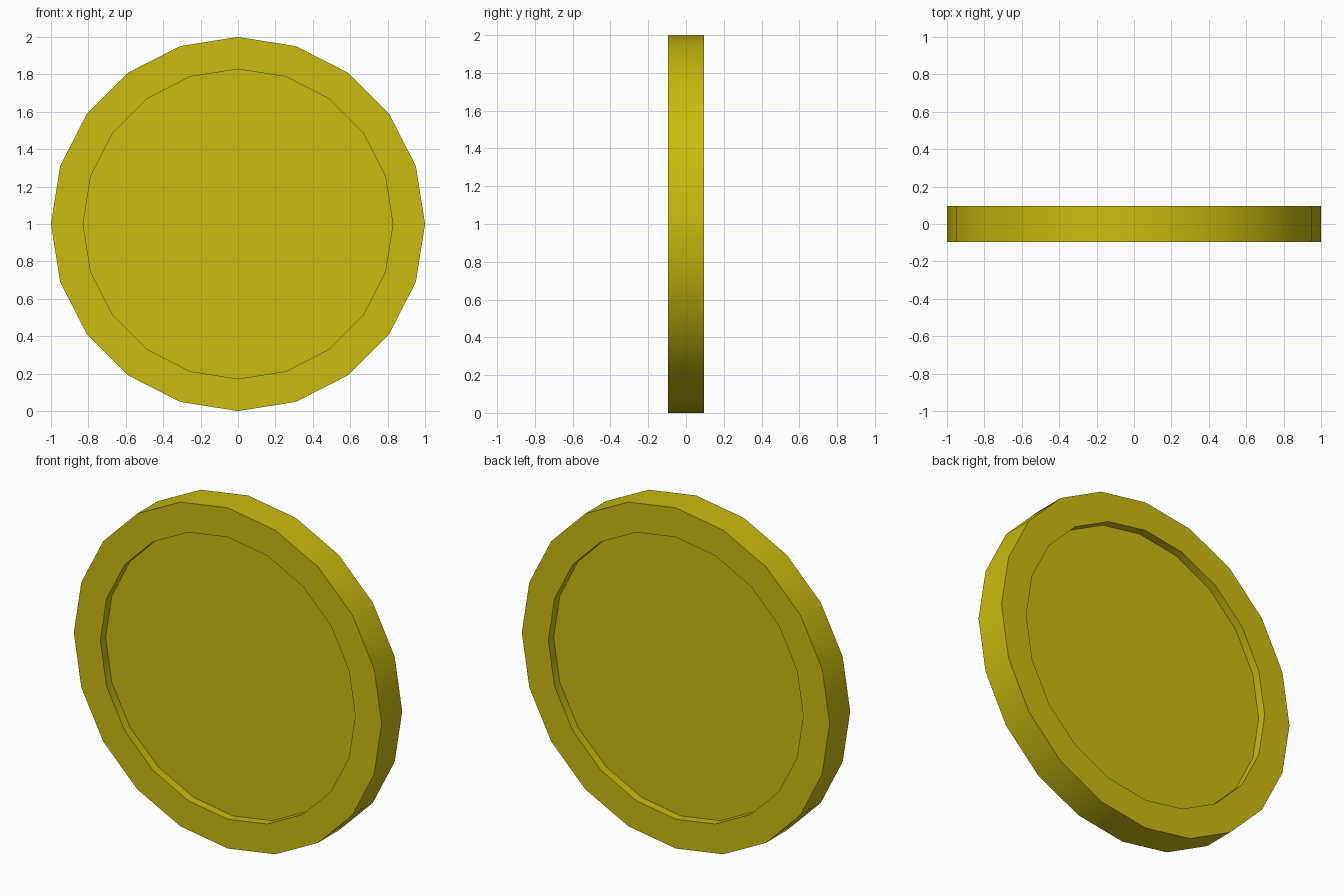
import bpy, bmesh, math
from mathutils import Matrix, Vector

if "Cube" in bpy.data.objects:
    bpy.data.objects.remove(bpy.data.objects["Cube"])

SIDES, RADIUS, INNER, THICK, DEPTH = 20, 1.0, 0.828, 0.19, 0.05

# Coin disc standing upright, facing -y
bm = bmesh.new()
bmesh.ops.create_cone(bm, cap_ends=True, segments=SIDES, radius1=RADIUS,
                      radius2=RADIUS, depth=THICK,
                      matrix=Matrix.Rotation(math.pi / 2, 4, 'X'))

# Raised rim: extrude each cap inwards, then sink it
caps = [f for f in bm.faces if len(f.verts) == SIDES]
for cap in caps:
    n = cap.normal.copy()
    for offset, scale in ((0.0, INNER), (DEPTH, 1.0)):
        new = bmesh.ops.extrude_discrete_faces(bm, faces=[cap])['faces'][0]
        cap = new
        for v in cap.verts:
            v.co.x *= scale
            v.co.z *= scale
            v.co -= n * offset

bmesh.ops.translate(bm, verts=bm.verts, vec=Vector((0, 0, RADIUS)))
bmesh.ops.recalc_face_normals(bm, faces=bm.faces)
mesh = bpy.data.meshes.new("coin")
bm.to_mesh(mesh)
bm.free()
coin = bpy.data.objects.new("coin", mesh)
bpy.context.collection.objects.link(coin)

# Gold colour
gold = bpy.data.materials.new("gold")
gold.diffuse_color = (0.6, 0.5, 0.005, 1)
gold.use_nodes = True
gold.node_tree.nodes["Principled BSDF"].inputs["Base Color"].default_value = gold.diffuse_color
mesh.materials.append(gold)

# Smooth around the rim, sharp at the corners
bpy.context.view_layer.objects.active = coin
coin.select_set(True)
bpy.ops.object.shade_smooth_by_angle(angle=math.radians(30))
